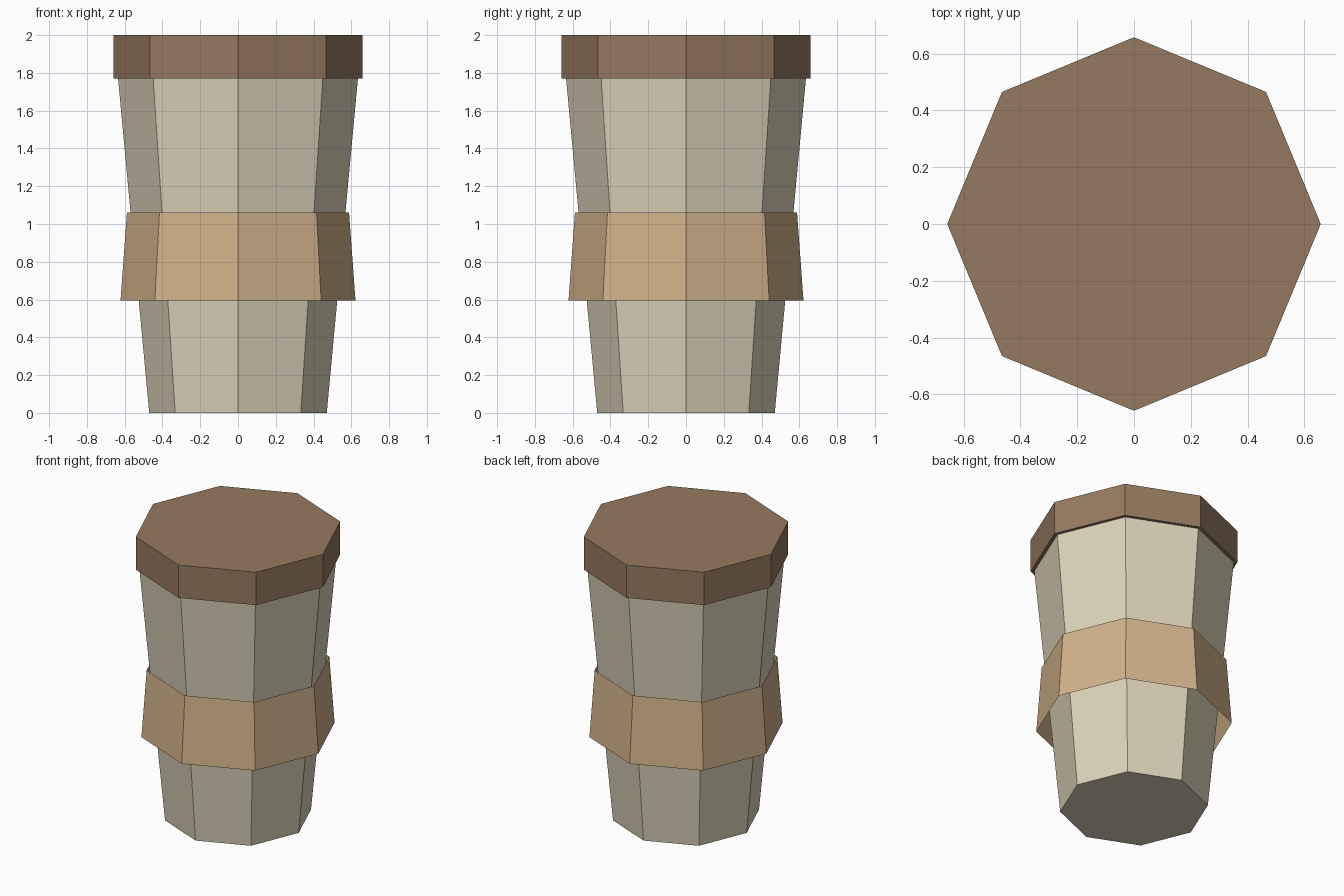
import bpy

SIDES = 8

cube = bpy.data.objects.get("Cube")
if cube:
    bpy.data.objects.remove(cube, do_unlink=True)


def to_linear(c):
    c /= 255
    return c / 12.92 if c <= 0.04045 else ((c + 0.055) / 1.055) ** 2.4


def make_material(name, *rgb):
    colour = [to_linear(c) for c in rgb] + [1]
    mat = bpy.data.materials.new(name)
    mat.use_nodes = True
    mat.diffuse_color = colour
    bsdf = next(n for n in mat.node_tree.nodes if n.type == "BSDF_PRINCIPLED")
    bsdf.inputs["Base Color"].default_value = colour
    return mat


def tapered_part(name, z_low, z_high, r_low, r_high, mat, ends="NGON"):
    """Flat-sided tapered drum with its corners on the x and y axes."""
    bpy.ops.mesh.primitive_cone_add(
        vertices=SIDES, radius1=r_low, radius2=r_high, depth=z_high - z_low,
        end_fill_type=ends, location=(0, 0, (z_low + z_high) / 2))
    part = bpy.context.object
    part.name = name
    part.data.materials.append(mat)
    return part


cream = make_material("cream paper", 221, 211, 186)
tan = make_material("tan cardboard", 210, 179, 138)
brown = make_material("brown plastic", 150, 122, 96)

# Cup body, widening towards the lid
tapered_part("cup_body", 0, 1.77, 0.47, 0.635, cream)

# Heat sleeve, a thin open band that flares downwards
tapered_part("cup_sleeve", 0.595, 1.06, 0.622, 0.588, tan, ends="NOTHING")

# Straight-sided lid overhanging the cup rim
tapered_part("cup_lid", 1.77, 2.0, 0.658, 0.658, brown)
